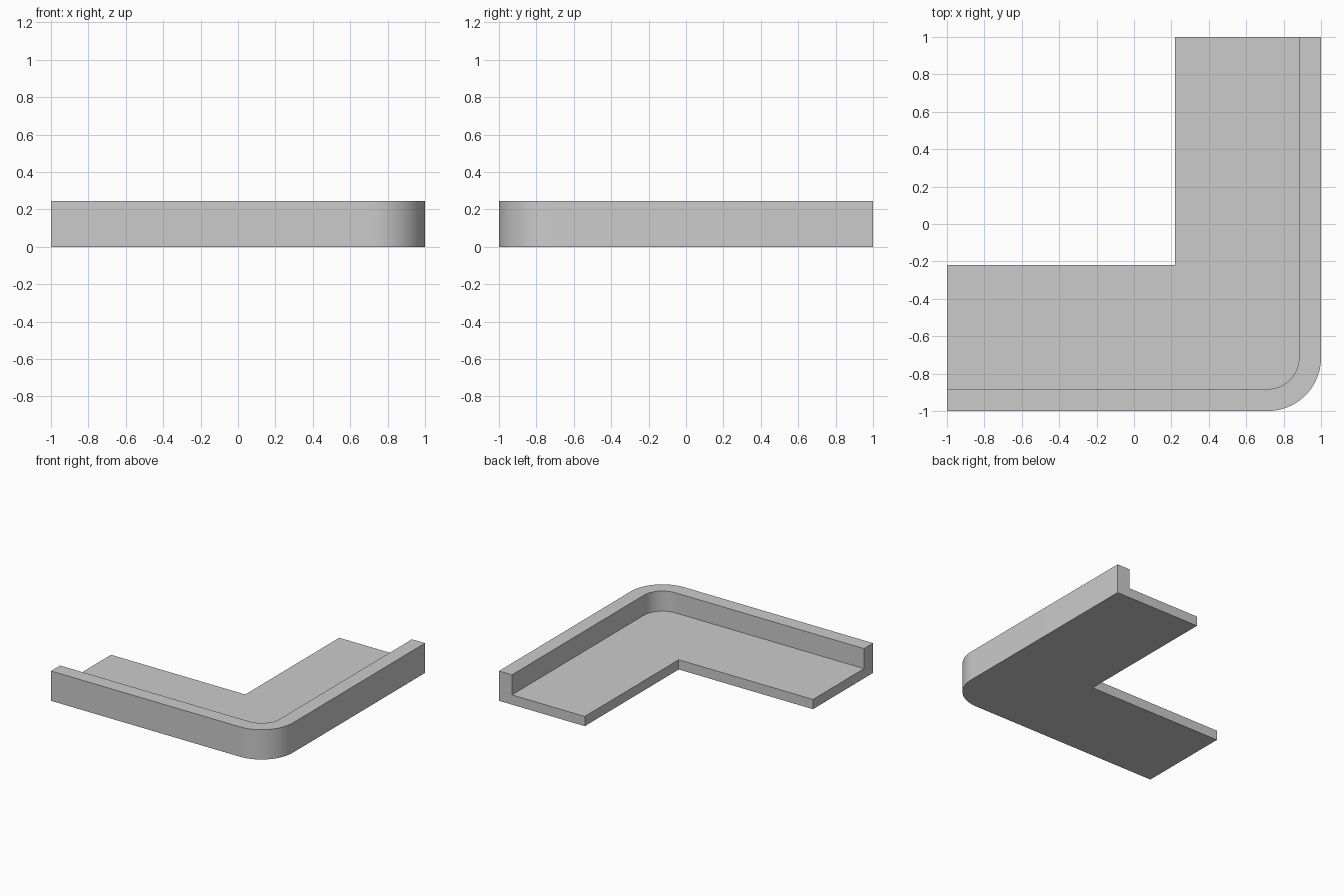
import bpy, bmesh, math
from mathutils import Vector

cube = bpy.data.objects.get("Cube")
if cube:
    bpy.data.objects.remove(cube, do_unlink=True)

HEIGHT, FLOOR = 0.245, 0.08        # wall height, slab thickness
WALL, RADIUS = 0.118, 0.285        # wall thickness, outer corner radius
INNER = 0.22                       # inner corner of the slab
STEPS = 24

grey = bpy.data.materials.new("plain grey")
grey.use_nodes = True
colour = (0.6, 0.6, 0.6, 1)
grey.diffuse_color = colour
grey.node_tree.nodes["Principled BSDF"].inputs["Base Color"].default_value = colour

# Stations along the outer edge: (outer point, wall inner point, slab inner point)
centre = Vector((1 - RADIUS, RADIUS - 1))
corner = Vector((INNER, -INNER))
stations = [(Vector((-1, -1)), Vector((-1, WALL - 1)), Vector((-1, -INNER)))]
for i in range(STEPS + 1):
    a = math.radians(-90 + 90 * i / STEPS)
    d = Vector((math.cos(a), math.sin(a)))
    stations.append((centre + d * RADIUS, centre + d * (RADIUS - WALL), corner))
stations.append((Vector((1, 1)), Vector((1 - WALL, 1)), Vector((INNER, 1))))

# Sweep the L-shaped section along the stations and cap both ends
bm = bmesh.new()
rings = []
for outer, wall, slab in stations:
    section = [(outer, 0), (outer, HEIGHT), (wall, HEIGHT),
               (wall, FLOOR), (slab, FLOOR), (slab, 0)]
    rings.append([bm.verts.new((p.x, p.y, z)) for p, z in section])
for r, s in zip(rings, rings[1:]):
    for k in range(6):
        n = (k + 1) % 6
        bm.faces.new((r[k], s[k], s[n], r[n]))
bm.faces.new(rings[0])
bm.faces.new(rings[-1])
bmesh.ops.remove_doubles(bm, verts=bm.verts, dist=1e-5)
bmesh.ops.recalc_face_normals(bm, faces=bm.faces)

mesh = bpy.data.meshes.new("corner_ledge")
bm.to_mesh(mesh)
bm.free()
mesh.materials.append(grey)
ledge = bpy.data.objects.new("corner_ledge", mesh)
bpy.context.collection.objects.link(ledge)

# Smooth the rounded corner, keep the edges sharp
bpy.ops.object.select_all(action='DESELECT')
ledge.select_set(True)
bpy.context.view_layer.objects.active = ledge
bpy.ops.object.shade_smooth_by_angle(angle=math.radians(30))
